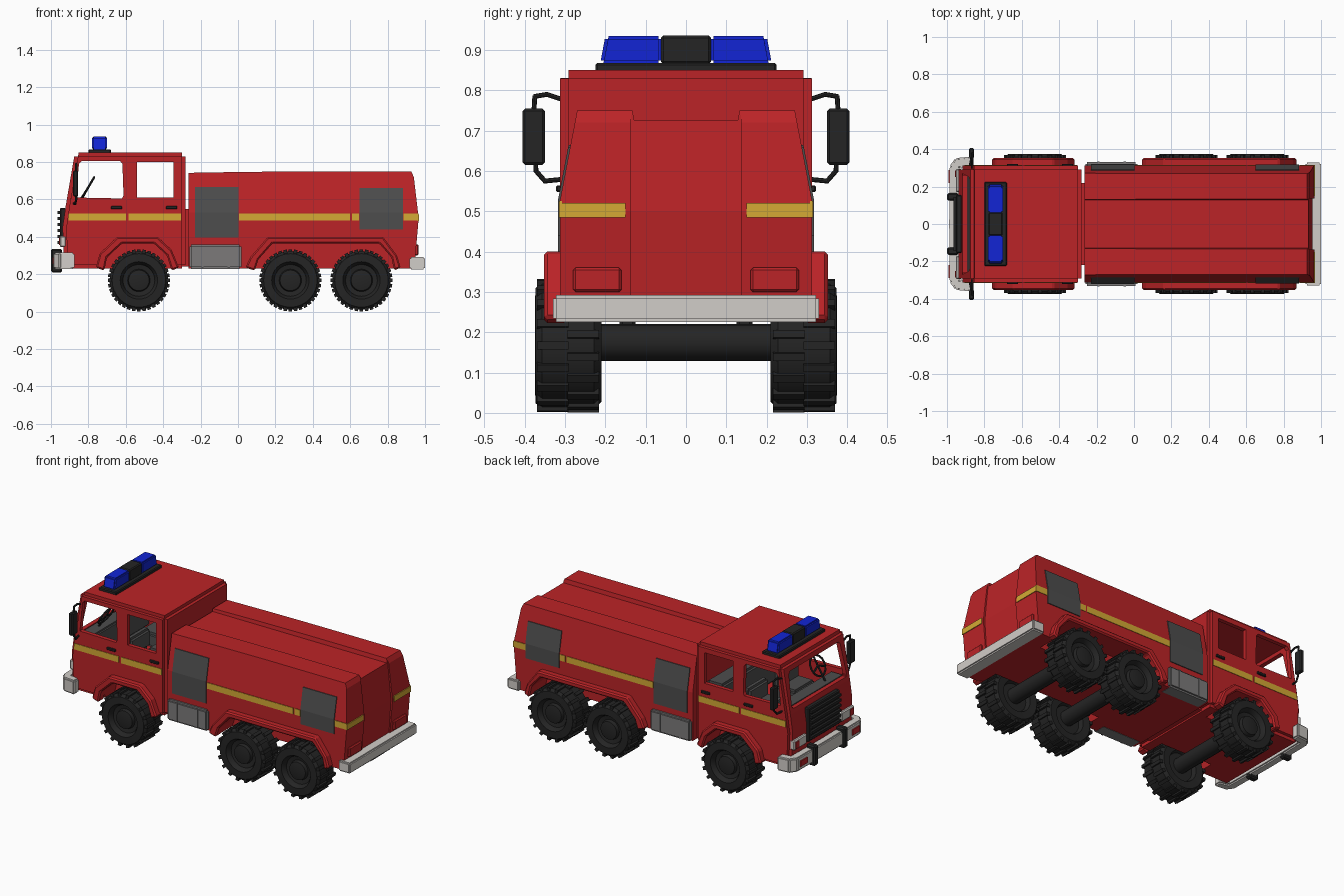
import bpy, bmesh, math
from mathutils import Vector, Matrix

if "Cube" in bpy.data.objects:
    bpy.data.objects.remove(bpy.data.objects["Cube"])


def material(name, r, g, b):
    m = bpy.data.materials.new(name)
    m.diffuse_color = (r, g, b, 1)
    m.use_nodes = True
    m.node_tree.nodes["Principled BSDF"].inputs["Base Color"].default_value = m.diffuse_color
    return m


RED = material("red paint", .50, .017, .02)
BLACK = material("black rubber", .018, .018, .018)
DARK = material("shutter grey", .075, .075, .075)
GREY = material("locker grey", .20, .195, .195)
WHITE = material("bumper white", .64, .61, .58)
YELLOW = material("stripe yellow", .66, .40, .035)
BLUE = material("beacon blue", .006, .018, .66)


def finish(name, bm, mat, bevel=0, segs=2, smooth=False):
    bmesh.ops.recalc_face_normals(bm, faces=bm.faces)
    if bevel:
        edges = [e for e in bm.edges if len(e.link_faces) == 2 and e.calc_face_angle() > .5]
        bmesh.ops.bevel(bm, geom=edges, offset=bevel, segments=segs, affect='EDGES', clamp_overlap=True)
    me = bpy.data.meshes.new(name)
    bm.to_mesh(me)
    bm.free()
    me.materials.append(mat)
    ob = bpy.data.objects.new(name, me)
    bpy.context.collection.objects.link(ob)
    if smooth:
        select(ob)
        bpy.ops.object.shade_smooth_by_angle(angle=math.radians(35))
    return ob


def select(ob):
    bpy.ops.object.select_all(action='DESELECT')
    ob.select_set(True)
    bpy.context.view_layer.objects.active = ob


def prism(name, pts, axis, a, b, mat, bevel=0, segs=2):
    """Extrude a 2D outline along an axis from a to b."""
    place = {'x': lambda p, t: (t, p[0], p[1]), 'y': lambda p, t: (p[0], t, p[1]),
             'z': lambda p, t: (p[0], p[1], t)}[axis]
    bm = bmesh.new()
    lo, hi = ([bm.verts.new(place(p, t)) for p in pts] for t in (a, b))
    bm.faces.new(lo)
    bm.faces.new(hi)
    n = len(pts)
    for i in range(n):
        j = (i + 1) % n
        bm.faces.new((lo[i], lo[j], hi[j], hi[i]))
    return finish(name, bm, mat, bevel, segs)


def box(name, x, y, z, mat, bevel=0, segs=2):
    return prism(name, [(x[0], z[0]), (x[1], z[0]), (x[1], z[1]), (x[0], z[1])], 'y', y[0], y[1], mat, bevel, segs)


def rods(name, paths, r, mat, n=8):
    """Straight round bars along each path."""
    bm = bmesh.new()
    for path in paths:
        for p, q in zip(path, path[1:]):
            p, q = Vector(p), Vector(q)
            m = Matrix.Translation((p + q) / 2) @ (q - p).to_track_quat('Z', 'Y').to_matrix().to_4x4()
            bmesh.ops.create_cone(bm, cap_ends=True, segments=n, radius1=r, radius2=r,
                                  depth=(q - p).length + r * .8, matrix=m)
    return finish(name, bm, mat, smooth=True)


def cut(ob, tool, op='DIFFERENCE'):
    select(ob)
    mod = ob.modifiers.new("cut", 'BOOLEAN')
    mod.operation, mod.object, mod.solver = op, tool, 'EXACT'
    bpy.ops.object.modifier_apply(modifier="cut")
    bpy.data.objects.remove(tool)


# Wheel arch outlines (outer and opening), in x and z
ARCHES = {
    "front": ([(-.76, .235), (-.74, .31), (-.645, .40), (-.43, .40), (-.355, .33), (-.315, .235)],
              [(-.715, .22), (-.70, .29), (-.62, .365), (-.45, .365), (-.38, .30), (-.355, .22)]),
    "rear": ([(.04, .235), (.065, .29), (.16, .40), (.775, .40), (.85, .30), (.87, .235)],
             [(.09, .22), (.11, .28), (.185, .365), (.755, .365), (.82, .29), (.835, .22)])}

# Cab: hollow shell with open windows
cab = prism("cab", [(-.93, .23), (-.938, .45), (-.922, .56), (-.872, .85), (-.28, .85), (-.28, .23)],
            'y', -.312, .312, RED, .02)
cut(cab, prism("cavity", [(-.90, .43), (-.895, .56), (-.85, .82), (-.31, .82), (-.31, .43)], 'y', -.287, .287, RED))
cut(cab, prism("door_windows", [(-.868, .61), (-.62, .605), (-.612, .62), (-.618, .79), (-.63, .805), (-.835, .805),
                                (-.85, .79)], 'y', -.5, .5, RED))
cut(cab, prism("crew_windows", [(-.54, .61), (-.345, .61), (-.345, .80), (-.54, .80)], 'y', -.5, .5, RED))
cut(cab, prism("windscreen", [(-.27, .585), (.27, .585), (.25, .80), (-.25, .80)], 'x', -1.1, -.82, RED, .01))

# Rear body: cross-section trimmed by the side outline
half = [(.312, .23), (.312, .53), (.27, .75), (.133, .75), (.128, .725)]
body = prism("rear_body", half + [(-y, z) for y, z in reversed(half)], 'x', -.265, 1.1, RED)
cut(body, prism("side_outline", [(-.265, .2), (.94, .2), (.966, .5), (.94, .72), (.925, .752), (.6, .752),
                                 (.03, .747), (-.265, .742)], 'y', -.5, .5, RED), 'INTERSECT')
cut(body, prism("tail_recess", [(.932, .15), (.955, .5), (.925, .8), (1.1, .8), (1.1, .15)], 'y', -.137, .137, RED))
box("chassis_link", (-.30, -.25), (-.22, .22), (.24, .55), RED)

# Wheel wells and flared arches
for key, shell in (("front", cab), ("rear", body)):
    outer, inner = ARCHES[key]
    for s in (-1, 1):
        cut(shell, prism("well", inner, 'y', s * .19, s * .45, RED))
        prism(key + "_arch", outer + inner[::-1], 'y', s * .295, s * .352, RED, .008, 1)


# Wheels with lugged tread
def wheel(x, s):
    prof = [(0, .03), (.085, .03), (.095, .004), (.14, 0), (.157, .018), (.157, .147), (.143, .163), (.10, .165),
            (.09, .15), (.085, .135), (.06, .13), (.055, .15), (.03, .155), (0, .155)]
    bm = bmesh.new()
    vs = [bm.verts.new((r, d, 0)) for r, d in prof]
    es = [bm.edges.new(p) for p in zip(vs, vs[1:])]
    bmesh.ops.spin(bm, geom=vs + es, cent=(0, 0, 0), axis=(0, 1, 0), angle=math.tau, steps=32)
    bmesh.ops.remove_doubles(bm, verts=bm.verts, dist=1e-4)
    for i in range(36):
        m = (Matrix.Rotation(math.tau * i / 36, 4, 'Y') @ Matrix.Translation((.155, .045 if i % 2 else .12, 0))
             @ Matrix.Diagonal((.022, .078, .019, 1)))
        bmesh.ops.create_cube(bm, size=1, matrix=m)
    for v in bm.verts:
        v.co = (v.co.x + x, s * (v.co.y + .21), v.co.z + .167)
    finish("wheel", bm, BLACK, smooth=True)


for x in (-.53, .28, .66):
    rods("axle", [[(x, -.22, .175), (x, .22, .175)]], .046, BLACK, 16)
    for s in (-1, 1):
        wheel(x, s)

for s in (-1, 1):
    # Side shutters following the slanted wall
    for x0, x1, z0, z1 in ((-.23, .003, .395, .665), (.65, .882, .44, .66)):
        y1 = .312 - .042 * (z1 - .53) / .22
        prism("shutter", [(s * y, z) for y, z in ((.30, z0), (.317, z0), (.317, .531), (y1 + .005, z1), (y1 - .01, z1))],
              'x', x0, x1, DARK)
    # Yellow side and tail stripes
    for x0, x1 in ((-.905, -.60), (-.585, -.305), (.006, .60), (.61, .648), (.884, .966)):
        box("side_stripe", (x0, x1), (s * .308, s * .315), (.487, .525), YELLOW)
    box("tail_stripe", (.960, .969), (s * .15, s * .315), (.485, .52), YELLOW)
    # Locker below the body
    box("locker", (-.26, .018), (s * .24, s * .332), (.228, .358), GREY, .01)
    for x in (-.19, -.05):
        box("locker_strap", (x - .006, x + .006), (s * .325, s * .335), (.235, .352), GREY)
    # Door handles, door seam and tail lamps
    for x in (-.65, -.355):
        box("door_handle", (x - .03, x + .03), (s * .31, s * .322), (.548, .564), BLACK, .003, 1)
    box("tail_lamp", (.935, .965), (s * .16, s * .28), (.30, .36), RED, .006, 1)
    # Mirrors on bent arms
    rods("mirror_arm", [[(-.865, s * .30, .775), (-.865, s * .345, .79), (-.865, s * .375, .785), (-.865, s * .38, .70)],
                        [(-.88, s * .30, .58), (-.87, s * .35, .575), (-.865, s * .372, .60), (-.865, s * .375, .65)]],
         .006, BLACK)
    box("mirror", (-.882, -.855), (s * .35, s * .405), (.615, .755), BLACK, .006, 1)
    # Headlamp panels, bumper guards and indicators
    box("headlamp", (-.952, -.92), (s * .17, s * .295), (.345, .405), WHITE, .006, 1)
    box("headlamp_marker", (-.956, -.95), (s * .25, s * .285), (.355, .395), RED)
    box("bumper_guard", (-1.0, -.94), (s * .125, s * .165), (.21, .335), BLACK, .008, 1)
    box("bumper_indicator", (-.992, -.984), (s * .22, s * .29), (.255, .29), RED)
    # Seats
    box("seat", (-.72, -.58), (s * .05, s * .25), (.43, .52), DARK, .015)
    box("seat_back", (-.61, -.56), (s * .05, s * .25), (.50, .615), DARK, .015)
box("rear_bench", (-.44, -.32), (-.27, .27), (.43, .605), DARK, .015)
box("dashboard", (-.895, -.80), (-.28, .28), (.44, .585), DARK, .01)

# Steering wheel on its column
hub = Vector((-.80, -.15, .665))
tilt = Matrix.Translation(hub) @ Matrix.Rotation(math.radians(-60), 4, 'Y')
ring = [tilt @ Vector((.062 * math.cos(a), .062 * math.sin(a), 0)) for a in (math.tau * i / 16 for i in range(17))]
rods("steering_wheel", [ring, [hub, ring[0]], [hub, ring[5]], [hub, ring[11]], [hub, (-.86, -.15, .57)]], .006, BLACK, 6)

# Grille with slats
box("grille", (-.952, -.92), (-.155, .155), (.345, .555), BLACK, .006, 1)
for i in range(6):
    box("grille_slat", (-.966, -.945), (-.145, .145), (.362 + i * .032, .378 + i * .032), BLACK)

# Bumpers
outline = [(-.875, .36), (-.955, .352), (-.985, .31), (-.988, 0)]
inside = [(-.935, 0), (-.93, .30), (-.875, .31)]
pts = outline + [(x, -y) for x, y in outline[-2::-1]] + [(x, -y) for x, y in inside[::-1]] + inside[1:]
prism("front_bumper", pts, 'z', .228, .315, WHITE, .008)
box("rear_bumper", (.918, 1.0), (-.33, .33), (.226, .292), WHITE, .008)

# Roof light bar
box("light_bar_base", (-.80, -.68), (-.225, .225), (.845, .868), BLACK, .005, 1)
box("light_bar_centre", (-.778, -.702), (-.062, .062), (.865, .936), BLACK, .006, 1)
for s in (-1, 1):
    prism("beacon", [(s * .06, .866), (s * .213, .866), (s * .20, .935), (s * .06, .935)], 'x', -.78, -.70, BLUE, .008)
